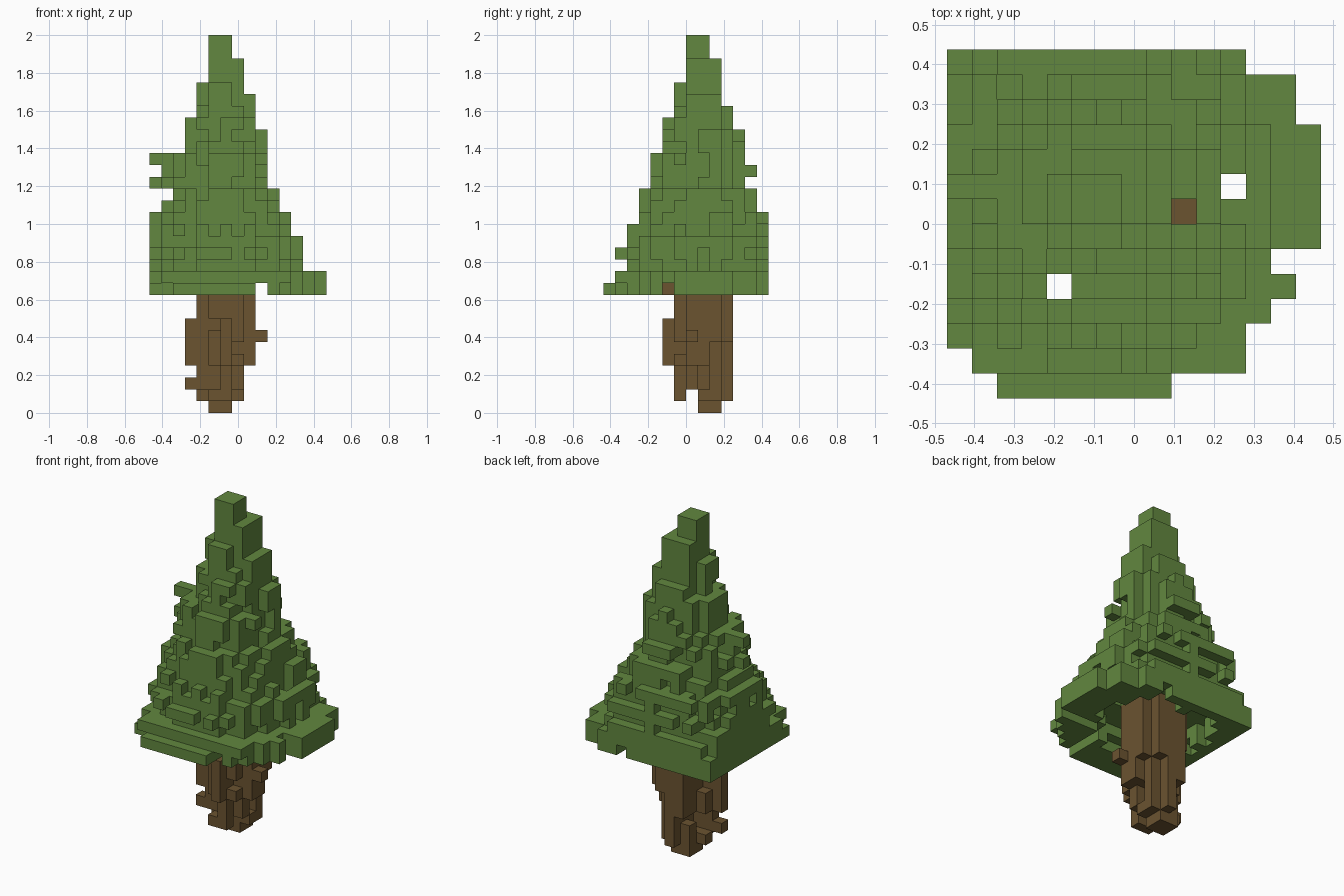
import bpy
import bmesh
import random
from mathutils import Vector

random.seed(4)
UNIT = 1 / 16                                # edge length of one block
ORIGIN = Vector((-7.5, -7, 0)) * UNIT        # corner of the block grid
CENTRE_X, CENTRE_Y = 6, 8                    # block column under the tip

cube = bpy.data.objects.get("Cube")
if cube:
    bpy.data.objects.remove(cube, do_unlink=True)


def make_material(name, colour):
    material = bpy.data.materials.new(name)
    material.use_nodes = True
    material.diffuse_color = colour
    material.node_tree.nodes["Principled BSDF"].inputs["Base Color"].default_value = colour
    return material


def expand(runs, top):
    """Turn runs (first layer, x min, x max, y min, y max) into one entry per layer."""
    layers = {}
    ends = [run[0] for run in runs[1:]] + [top]
    for run, end in zip(runs, ends):
        for layer in range(run[0], end):
            layers[layer] = run[1:]
    return layers


def oval_layer(layer, reach, roughness, hollow):
    """Blocks of one rough oval slice; reach holds the four half widths."""
    west, east, south, north = reach
    cells = set()
    for x in range(CENTRE_X - west, CENTRE_X + east + 1):
        for y in range(CENTRE_Y - south, CENTRE_Y + north + 1):
            dx, dy = x - CENTRE_X, y - CENTRE_Y
            rx = (west if dx < 0 else east) + 0.5
            ry = (south if dy < 0 else north) + 0.5
            distance = ((dx / rx) ** 2 + (dy / ry) ** 2) ** 0.5
            limit = 1.0
            if random.random() < roughness:
                limit -= 1.0 / max(rx, ry)
            # The flat walls stay closed where the inside is open
            wall = x == 0 or y == 13
            if (wall or distance > hollow) and distance <= limit:
                cells.add((x, y, layer))
    return cells


def end_blocks(layer, bounds, west_row, east_row):
    """Short twigs that reach the outermost blocks of a slice."""
    x0, x1, y0, y1 = bounds
    cells = set()
    for step in range(2):
        cells.add((x0 + step, west_row, layer))
        cells.add((x1 - step, east_row, layer))
        cells.add((CENTRE_X, y0 + step, layer))
        cells.add((CENTRE_X, y1 - step, layer))
    return cells


def build_blocks(name, cells, material):
    """Skin a set of blocks with only its outer faces."""
    bm = bmesh.new()
    corners = {}

    def corner(point):
        key = tuple(point)
        if key not in corners:
            corners[key] = bm.verts.new(ORIGIN + Vector(key) * UNIT)
        return corners[key]

    for cell in sorted(cells):
        for axis in range(3):
            for side in (0, 1):
                neighbour = list(cell)
                neighbour[axis] += 2 * side - 1
                if tuple(neighbour) in cells:
                    continue
                u, v = (axis + 1) % 3, (axis + 2) % 3
                loop = []
                for du, dv in ((0, 0), (1, 0), (1, 1), (0, 1)):
                    point = list(cell)
                    point[axis] += side
                    point[u] += du
                    point[v] += dv
                    loop.append(corner(point))
                bm.faces.new(loop if side else loop[::-1])
    mesh = bpy.data.meshes.new(name)
    bm.to_mesh(mesh)
    bm.free()
    mesh.materials.append(material)
    obj = bpy.data.objects.new(name, mesh)
    bpy.context.collection.objects.link(obj)


leaf_green = make_material("leaf green", (0.122, 0.245, 0.050, 1))
bark_brown = make_material("bark brown", (0.146, 0.087, 0.030, 1))

# Canopy: a rough cone of blocks, cut flat on its left-hand and rear sides
canopy_runs = [
    (10, 0, 14, 0, 13), (11, 0, 14, 1, 13), (12, 0, 12, 2, 13), (13, 0, 12, 1, 13),
    (14, 0, 12, 2, 13), (15, 0, 11, 2, 13), (16, 0, 11, 3, 13), (17, 1, 10, 3, 12),
    (18, 2, 10, 3, 12), (19, 0, 9, 4, 11), (20, 1, 9, 4, 12), (21, 0, 9, 4, 11),
    (22, 3, 9, 5, 11), (24, 3, 8, 5, 10), (25, 4, 8, 6, 10), (26, 4, 8, 6, 9),
    (27, 4, 7, 6, 9), (28, 5, 7, 7, 9), (30, 5, 6, 7, 8),
]
canopy = set()
for layer, bounds in expand(canopy_runs, 32).items():
    x0, x1, y0, y1 = bounds
    radius = round(0.7 + (31 - layer) * 0.34)
    # The cut sides keep the full cone radius so that they become flat walls
    west = radius if x0 == 0 else min(radius, CENTRE_X - x0)
    north = radius if y1 == 13 else min(radius, y1 - CENTRE_Y)
    roughness = 0.18 if 11 < layer < 27 else 0
    hollow = 0.6 if layer < 12 else -1
    slice_cells = oval_layer(layer, (west, x1 - CENTRE_X, CENTRE_Y - y0, north),
                             roughness, hollow)
    slice_cells = {c for c in slice_cells if x0 <= c[0] <= x1 and y0 <= c[1] <= y1}
    # Recessed slats on the rear wall
    if layer in (13, 15):
        slice_cells = {c for c in slice_cells if c[1] < 13}
    canopy |= slice_cells | end_blocks(layer, bounds, 8, 9 if layer < 27 else 8)

# Front fringe, then gaps in the lowest layer and open shafts
canopy |= {(x, 0, 10) for x in range(2, 9)} | {(x, 1, 11) for x in range(1, 12)}
canopy = {
    c for c in canopy
    if not (c[2] == 10 and c[0] == 9)
    and not (c[2] == 10 and c[1] == 5 and c[0] > 8)
    and not (c[1] == 5 and c[0] > 12)
    and not (c[1] in (2, 13) and c[0] > 11)
    and c[:2] not in ((4, 4), (11, 8), (9, 7))
}

# Trunk: a knobbly column that narrows to a root
trunk_runs = [
    (0, 5, 6, 8, 9), (1, 4, 7, 6, 10), (2, 3, 7, 6, 10), (3, 4, 7, 6, 10),
    (4, 3, 8, 5, 10), (6, 3, 9, 5, 10), (7, 3, 8, 5, 10), (8, 4, 8, 6, 10),
    (10, 4, 8, 5, 10),
]
trunk = set()
for layer, bounds in expand(trunk_runs, 12).items():
    x0, x1, y0, y1 = bounds
    widest = 1 if layer < 4 else 2
    reach = [min(widest, size) for size in
             (CENTRE_X - x0, x1 - CENTRE_X, CENTRE_Y - y0, y1 - CENTRE_Y)]
    trunk |= oval_layer(layer, reach, 0.4 if 0 < layer < 8 else 0, -1)
    row = 8 if layer < 2 else 7
    trunk |= end_blocks(layer, bounds, row, row)
# Slot between the root tips
trunk = {c for c in trunk if not (c[2] == 1 and c[1] == 7)}
trunk.add((CENTRE_X - 1, 6, 1))

build_blocks("canopy", canopy - trunk, leaf_green)
build_blocks("trunk", trunk, bark_brown)
